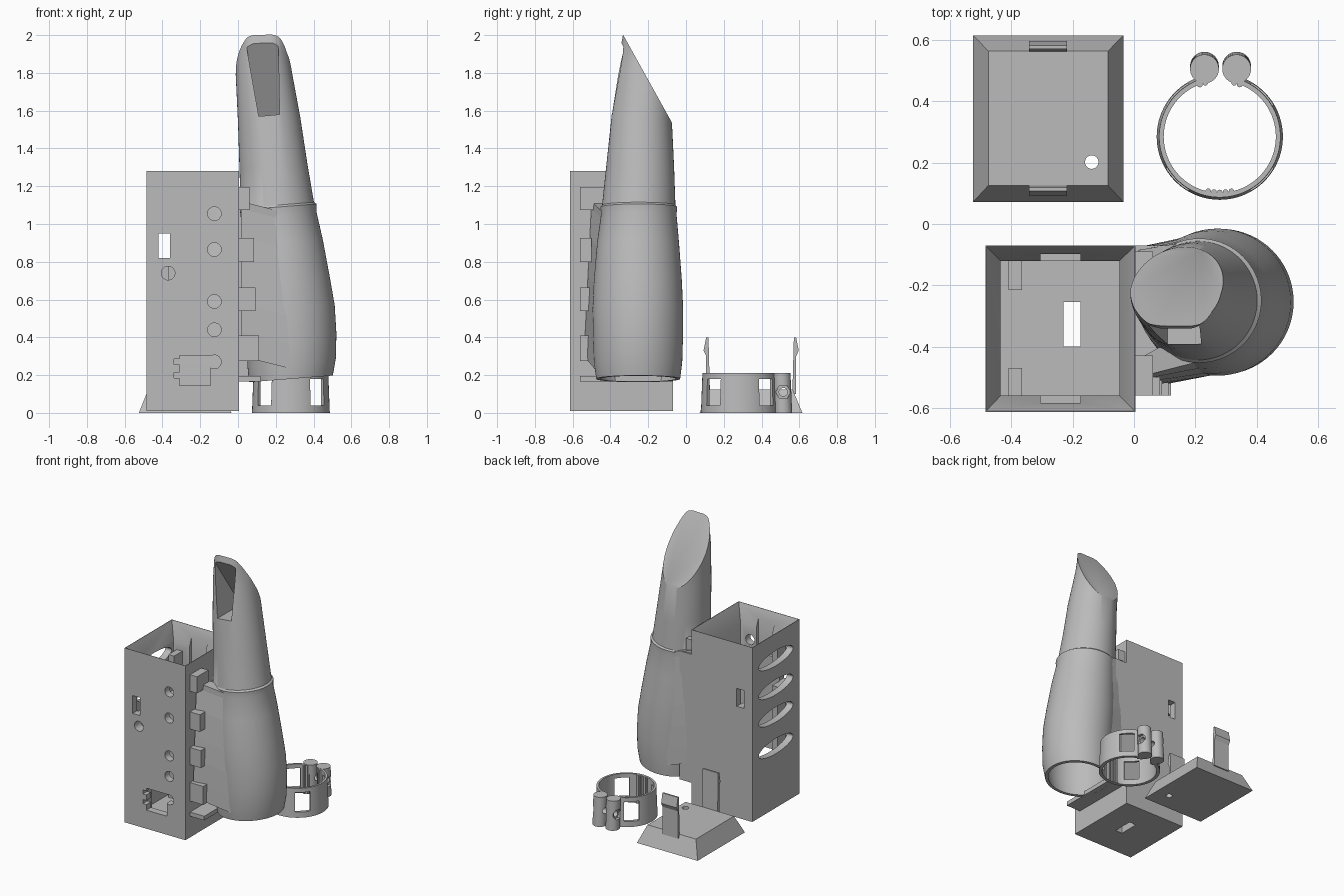
import bpy, bmesh, math
from mathutils import Vector, Matrix

if "Cube" in bpy.data.objects:
    bpy.data.objects.remove(bpy.data.objects["Cube"])

grey = bpy.data.materials.new("plain_grey")
grey.diffuse_color = (0.5, 0.5, 0.5, 1)
grey.use_nodes = True
grey.node_tree.nodes["Principled BSDF"].inputs["Base Color"].default_value = grey.diffuse_color


def finish(name, bm):
    bmesh.ops.recalc_face_normals(bm, faces=bm.faces)
    me = bpy.data.meshes.new(name)
    bm.to_mesh(me)
    bm.free()
    me.materials.append(grey)
    ob = bpy.data.objects.new(name, me)
    bpy.context.collection.objects.link(ob)
    return ob


def loft(name, rings):
    """Closed solid through rings of equal point count."""
    bm = bmesh.new()
    vs = [[bm.verts.new(p) for p in ring] for ring in rings]
    n = len(vs[0])
    for a, b in zip(vs, vs[1:]):
        for i in range(n):
            j = (i + 1) % n
            bm.faces.new((a[i], a[j], b[j], b[i]))
    bm.faces.new(vs[0][::-1])
    bm.faces.new(vs[-1])
    return finish(name, bm)


def rect(x0, x1, y0, y1, z):
    return [(x0, y0, z), (x1, y0, z), (x1, y1, z), (x0, y1, z)]


def box(name, x0, x1, y0, y1, z0, z1):
    return loft(name, [rect(x0, x1, y0, y1, z0), rect(x0, x1, y0, y1, z1)])


def rod(name, a, b, r, n=32, stretch=1.0):
    """Cylinder from a to b; stretch widens it along y."""
    a, b = Vector(a), Vector(b)
    d = (b - a).normalized()
    u = Vector((0, 1, 0)) if abs(d.y) < 0.9 else Vector((1, 0, 0))
    v = d.cross(u)
    def ring(c):
        return [c + u * r * stretch * math.cos(t) + v * r * math.sin(t)
                for t in (2 * math.pi * i / n for i in range(n))]
    return loft(name, [ring(a), ring(b)])


def apply_bool(ob, others, op):
    bpy.context.view_layer.objects.active = ob
    for c in others:
        m = ob.modifiers.new("cut", 'BOOLEAN')
        m.operation, m.solver, m.object = op, 'EXACT', c
        bpy.ops.object.modifier_apply(modifier=m.name)
        bpy.data.objects.remove(c)


def cut(ob, *cutters):
    apply_bool(ob, cutters, 'DIFFERENCE')


def smooth(ob, deg=30):
    bpy.ops.object.select_all(action='DESELECT')
    ob.select_set(True)
    bpy.context.view_layer.objects.active = ob
    bpy.ops.object.shade_smooth_by_angle(angle=math.radians(deg))


# Housing with a bevelled mouth
X0, X1, Y0, Y1 = -0.485, 0.005, -0.613, -0.07
inner = (X0 + 0.05, X1 - 0.053, Y0 + 0.053, Y1 - 0.05)
rim = (X0 + 0.003, X1 - 0.003, Y0 + 0.003, Y1 - 0.003)
housing = box("housing", X0, X1, Y0, Y1, 0.01, 1.28)
cut(housing, loft("c", [rect(*inner, 0.06), rect(*inner, 1.155),
                        rect(*rim, 1.28), rect(*rim, 1.35)]))
# Inner guide rails on the front and back walls
rails = [box("r", -0.41, -0.365, -0.215, -0.11, 0.05, 1.1),
         box("r", -0.41, -0.365, -0.57, -0.47, 0.05, 1.1)]
apply_bool(housing, rails, 'UNION')
# Button holes, socket cutout, side slots and vents
for x, z in [(-0.125, 1.055), (-0.125, 0.865), (-0.125, 0.59),
             (-0.125, 0.44), (-0.125, 0.27), (-0.37, 0.74)]:
    cut(housing, rod("c", (x, -0.7, z), (x, -0.54, z), 0.036))
cut(housing, box("c", -0.31, -0.145, -0.7, -0.5, 0.145, 0.305),
    box("c", -0.338, -0.30, -0.7, -0.5, 0.255, 0.285),
    box("c", -0.338, -0.30, -0.7, -0.5, 0.185, 0.215),
    box("c", -0.42, -0.36, -0.7, 0, 0.82, 0.95),
    box("c", -0.23, -0.175, -0.4, -0.255, -0.1, 0.2))
# Lid latch notches
for y0, y1 in ((-0.585, -0.55), (-0.13, -0.098)):
    cut(housing, box("c", -0.305, -0.175, y0, y1, 0.98, 1.3))
for z in (1.10, 0.89, 0.69, 0.46):
    cut(housing, rod("c", (-0.6, -0.342, z), (-0.42, -0.342, z), 0.055, 48, 3.6))
smooth(housing)

# Lid with two spring latches
lid = loft("lid", [rect(-0.525, -0.035, 0.072, 0.616, 0),
                   rect(-0.475, -0.085, 0.126, 0.564, 0.125)])
cut(lid, rod("c", (-0.138, 0.202, -0.1), (-0.138, 0.202, 0.3), 0.022))
smooth(lid)
for name, y, s in (("latch_front", 0.127, -1), ("latch_back", 0.563, 1)):
    prof = [(0, 0.1), (0.02, 0.1), (0.02, 0.3), (0.034, 0.33), (0.02, 0.4), (0.008, 0.4)]
    loft(name, [[(x, y + s * d, z) for d, z in prof] for x in (-0.343, -0.218)])

# Tapered horn: z, centre x, centre y, radius, front flat limit
ROWS = [(0.18, 0.28, -0.253, 0.222, -1), (0.27, 0.284, -0.254, 0.234, -1),
        (0.4, 0.283, -0.254, 0.238, -1), (0.55, 0.272, -0.255, 0.24, -1),
        (0.7, 0.253, -0.255, 0.233, -1), (0.9, 0.232, -0.254, 0.217, -1),
        (1.05, 0.215, -0.25, 0.2, -1), (1.09, 0.213, -0.25, 0.203, -1),
        (1.10, 0.208, -0.25, 0.194, -1), (1.3, 0.188, -0.243, 0.18, -1),
        (1.55, 0.165, -0.24, 0.165, -0.396), (1.8, 0.136, -0.225, 0.148, -0.37),
        (1.9, 0.131, -0.218, 0.142, -0.352), (2.06, 0.135, -0.21, 0.14, -0.322)]


def horn_ring(z, cx, cy, r, lim, n=72):
    ring = []
    for i in range(n):
        t = 2 * math.pi * i / n
        x = r * math.cos(t)
        ring.append((cx + x, max(cy + r * math.sin(t), lim), z + 0.08 * x))
    return ring


horn = loft("horn", [horn_ring(*r) for r in ROWS])
# Slanted end cut
bm = bmesh.new()
bm.from_mesh(horn.data)
res = bmesh.ops.bisect_plane(bm, geom=bm.verts[:] + bm.edges[:] + bm.faces[:],
                             plane_co=(0, -0.332, 2.0), plane_no=(0, 0.45, 0.25),
                             clear_outer=True)
bmesh.ops.holes_fill(bm, edges=[e for e in bm.edges if e.is_boundary])
bmesh.ops.recalc_face_normals(bm, faces=bm.faces)
bm.to_mesh(horn.data)
bm.free()
# Hollow bore, open below
bore = [(z, cx, cy, r - 0.022, -1) for z, cx, cy, r, _ in ROWS[:10]]
bore.insert(0, (0.08, 0.277, -0.253, 0.195, -1))
cut(horn, loft("c", [horn_ring(*r) for r in bore]))
# Wedge-shaped window in the front
def back(z):
    return -0.365 + (2.0 - z) * 0.556
cut(horn, loft("c", [
    [(0.11, -0.6, 1.57), (0.22, -0.6, 1.58), (0.22, back(1.58), 1.58), (0.11, back(1.57), 1.57)],
    [(0.045, -0.6, 1.94), (0.213, -0.6, 1.94), (0.213, back(1.94), 1.94), (0.045, back(1.94), 1.94)],
    [(0.065, -0.6, 1.975), (0.2, -0.6, 1.975), (0.2, back(1.975), 1.975), (0.065, back(1.975), 1.975)]]))
smooth(horn)

# Bracket webs joining horn to housing
def web(name, side, y_top, y_low):
    rings = []
    for z, cx, cy, r, _ in ROWS[1:8]:
        k = (z - 0.27) / 0.82
        y = y_low + (y_top - y_low) * k
        xl = 0.015
        pts = [(xl, y), (cx, cy + side * (r - 0.004)),
               (cx - 0.64 * r, cy + side * 0.75 * r), (xl, y - side * 0.06)]
        rings.append([(px, py, z + 0.03 - 0.25 * (px - xl)) for px, py in pts])
    return loft(name, rings)


web("bracket_front", -1, -0.5, -0.54)
web("bracket_back", 1, -0.085, -0.075)
box("bracket_back_plate", 0, 0.1, -0.1, -0.07, 0.165, 1.1)
box("bracket_foot", 0, 0.12, -0.56, -0.1, 0.165, 0.195)
# Mounting tabs
for i, (w, yb, z0, z1) in enumerate([(0.062, -0.43, 1.075, 1.195), (0.085, -0.5, 0.8, 0.925),
                                     (0.092, -0.5, 0.54, 0.665), (0.112, -0.5, 0.275, 0.41)]):
    box(f"tab_{i}", 0, w, -0.56, yb, z0, z1)
box("tab_back", 0, 0.062, -0.18, -0.09, 1.075, 1.195)

# Split clamp ring
CX, CY = 0.28, 0.285
rings = []
for i in range(73):
    t = math.radians(100 + 340 * i / 72)
    c, s = math.cos(t), math.sin(t)
    rings.append([(CX + r * c, CY + r * s, z) for r, z in
                  ((0.183, 0), (0.206, 0), (0.198, 0.21), (0.183, 0.21))])
ring = loft("clamp_ring", rings)
for a in (45, 135, 225, 315):
    c = box("c", 0.12, 0.3, -0.05, 0.05, 0.04, 0.18)
    c.data.transform(Matrix.Translation((CX, CY, 0)) @ Matrix.Rotation(math.radians(a), 4, 'Z'))
    cut(ring, c)
smooth(ring)
# Grip ridges inside the ring
for a in (258, 264, 270, 276, 282, 69, 75, 105, 111):
    t = math.radians(a)
    x, y = CX + 0.182 * math.cos(t), CY + 0.182 * math.sin(t)
    smooth(rod(f"ridge_{a}", (x, y, 0), (x, y, 0.209), 0.009, 12))
# Clamp posts with bolt hole and nut pocket
for name, x, s in (("post_left", 0.23, -1), ("post_right", 0.335, 1)):
    post = rod(name, (x, 0.515, 0), (x, 0.506, 0.212), 0.047, 40)
    cut(post, rod("c", (0.1, 0.515, 0.11), (0.5, 0.515, 0.11), 0.022),
        rod("c", (x + s * 0.025, 0.515, 0.11), (x + s * 0.1, 0.515, 0.11), 0.04, 6))
    smooth(post)
